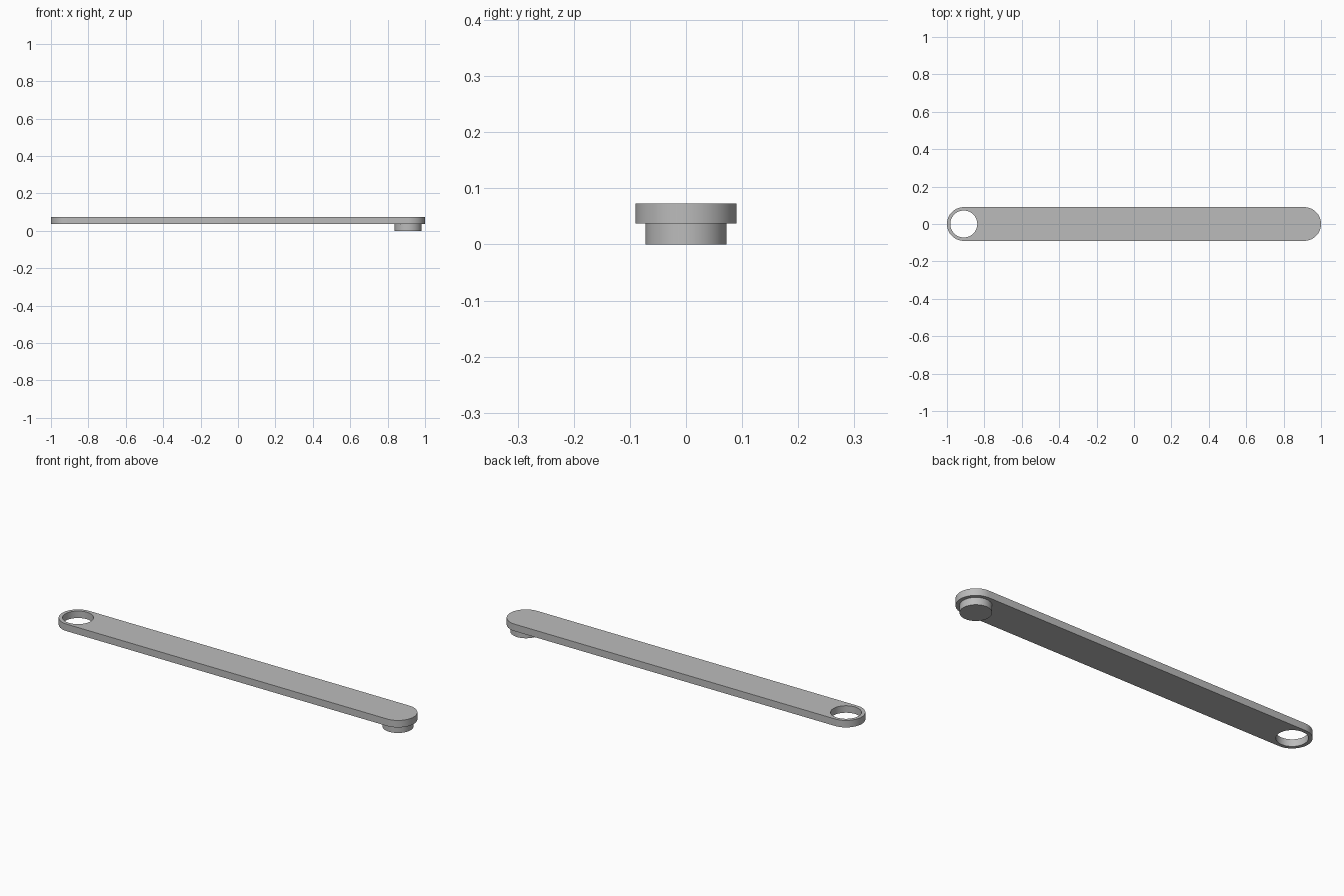
import bpy, bmesh
from math import pi, sin, cos, radians

cube = bpy.data.objects.get("Cube")
if cube:
    bpy.data.objects.remove(cube, do_unlink=True)

END_X = 0.91          # centre of each rounded end
BAR_R = 0.09
PEG_R = 0.072
BAR_BOTTOM, BAR_TOP = 0.037, 0.073
STEPS = 32            # segments per half circle

grey = bpy.data.materials.new("plain grey")
grey.use_nodes = True
colour = (0.5, 0.5, 0.5, 1)
grey.diffuse_color = colour
grey.node_tree.nodes["Principled BSDF"].inputs["Base Color"].default_value = colour


def arc(cx, radius, start, sweep, count):
    return [(cx + radius * cos(start + sweep * i / count),
             radius * sin(start + sweep * i / count)) for i in range(count + 1)]


def plate(name, outlines, bottom, top):
    """Extrude closed outlines; inner outlines become holes."""
    curve = bpy.data.curves.new(name + "_profile", "CURVE")
    curve.dimensions = "2D"
    curve.fill_mode = "BOTH"
    curve.extrude = (top - bottom) / 2
    for points in outlines:
        spline = curve.splines.new("POLY")
        spline.points.add(len(points) - 1)
        for p, (x, y) in zip(spline.points, points):
            p.co = (x, y, 0, 1)
        spline.use_cyclic_u = True
    helper = bpy.data.objects.new(name + "_profile", curve)
    mesh = bpy.data.meshes.new_from_object(helper)
    bpy.data.objects.remove(helper)
    bpy.data.curves.remove(curve)

    # Weld the caps to the walls and set the height
    bm = bmesh.new()
    bm.from_mesh(mesh)
    bmesh.ops.remove_doubles(bm, verts=bm.verts, dist=0.0001)
    bmesh.ops.translate(bm, verts=bm.verts, vec=(0, 0, (top + bottom) / 2))
    bmesh.ops.recalc_face_normals(bm, faces=bm.faces)
    bm.to_mesh(mesh)
    bm.free()

    mesh.name = name
    mesh.materials.clear()
    mesh.materials.append(grey)
    obj = bpy.data.objects.new(name, mesh)
    bpy.context.collection.objects.link(obj)
    bpy.ops.object.select_all(action="DESELECT")
    obj.select_set(True)
    bpy.context.view_layer.objects.active = obj
    bpy.ops.object.shade_smooth_by_angle(angle=radians(30))
    return obj


# Link bar: rounded at both ends, with a round hole at the right end
bar_outline = (arc(END_X, BAR_R, -pi / 2, pi, STEPS)
               + arc(-END_X, BAR_R, pi / 2, pi, STEPS))
hole_outline = arc(-END_X, PEG_R, 0, 2 * pi, 2 * STEPS)[:-1]
plate("link_bar", [bar_outline, hole_outline], BAR_BOTTOM, BAR_TOP)

# Round peg under the left end
peg_outline = arc(END_X, PEG_R, 0, 2 * pi, 2 * STEPS)[:-1]
plate("pivot_peg", [peg_outline], 0, BAR_BOTTOM)
